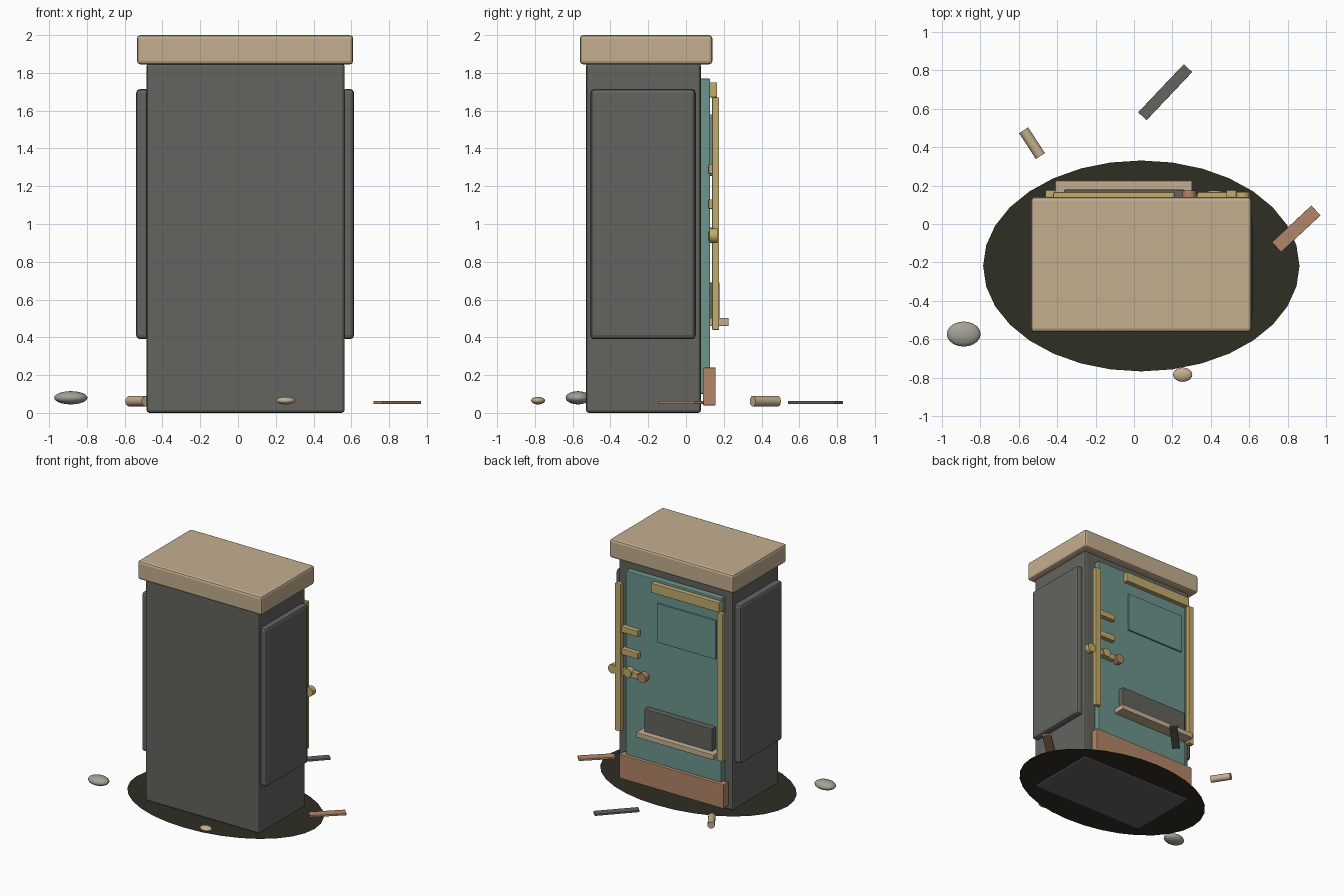
import bpy
from math import radians
from mathutils import Matrix

if "Cube" in bpy.data.objects:
    bpy.data.objects.remove(bpy.data.objects["Cube"], do_unlink=True)


def material(name, *rgb):
    linear = [((c / 255 + 0.055) / 1.055) ** 2.4 for c in rgb] + [1.0]
    m = bpy.data.materials.new(name)
    m.use_nodes = True
    m.diffuse_color = linear
    m.node_tree.nodes["Principled BSDF"].inputs["Base Color"].default_value = linear
    return m


grey = material("weathered grey", 99, 100, 94)
tan = material("sandy tan", 196, 175, 143)
teal = material("faded teal", 109, 149, 141)
brass = material("dull brass", 194, 172, 110)
copper = material("copper brown", 178, 134, 104)
stone = material("pale stone", 165, 161, 152)
soil = material("dark soil", 47, 46, 36)


def finish(name, mat, bevel=0, smooth=False):
    ob = bpy.context.object
    ob.name = ob.data.name = name
    ob.data.materials.append(mat)
    if bevel:
        mod = ob.modifiers.new("soft_edges", 'BEVEL')
        mod.width = bevel
        mod.segments = 2
    if smooth:
        bpy.ops.object.shade_smooth_by_angle(angle=radians(40))
    return ob


def box(name, mat, x, y, z, bevel=0.004):
    """Box given by its extents on each axis."""
    bpy.ops.mesh.primitive_cube_add(size=1)
    ob = finish(name, mat, bevel)
    size = Matrix.Diagonal([b - a for a, b in (x, y, z)] + [1])
    ob.data.transform(size)
    ob.location = [(a + b) / 2 for a, b in (x, y, z)]
    return ob


def rod(name, mat, centre, radius, length, turn=0):
    """Cylinder lying along y, turned about z."""
    bpy.ops.mesh.primitive_cylinder_add(vertices=16, radius=radius, depth=length, location=centre,
                                        rotation=(radians(90), 0, radians(turn)))
    return finish(name, mat, smooth=True)


def pebble(name, mat, centre, radii):
    bpy.ops.mesh.primitive_uv_sphere_add(segments=20, ring_count=12, radius=1, location=centre)
    ob = finish(name, mat, smooth=True)
    ob.data.transform(Matrix.Diagonal(radii + (1,)))


def plank(name, mat, centre, length, width, turn):
    ob = box(name, mat, (-length / 2, length / 2), (-width / 2, width / 2), (-0.008, 0.008), 0.002)
    ob.location = centre
    ob.rotation_euler.z = radians(turn)


# Ground patch
bpy.ops.mesh.primitive_circle_add(vertices=32, radius=1, fill_type='NGON', location=(0.038, -0.218, 0.005))
patch = finish("ground_patch", soil)
patch.data.transform(Matrix.Diagonal((0.822, 0.548, 1, 1)))

# Cabinet, cap and side panels
box("cabinet_body", grey, (-0.485, 0.565), (-0.53, 0.08), (0, 1.85), 0.016)
box("roof_cap", tan, (-0.535, 0.61), (-0.562, 0.14), (1.845, 2), 0.018)
for side, x in (("right", (-0.54, -0.47)), ("left", (0.55, 0.615))):
    box(side + "_side_panel", grey, x, (-0.505, 0.05), (0.39, 1.715), 0.022)

# Door with raised plate and kick plate
box("door", teal, (-0.415, 0.465), (0.07, 0.128), (0.1, 1.77), 0.006)
box("door_plate", teal, (-0.37, 0.17), (0.12, 0.14), (1.255, 1.58))
box("kick_plate", copper, (-0.455, 0.505), (0.09, 0.157), (0.04, 0.24))

# Trim strips
for side, x in (("right", -0.46), ("left", 0.48)):
    box(side + "_trim", brass, (x, x + 0.052), (0.138, 0.176), (0.44, 1.67))
box("top_trim", brass, (-0.42, 0.21), (0.12, 0.165), (1.67, 1.75))

# Hatch and shelf
box("hatch", grey, (-0.365, 0.262), (0.12, 0.178), (0.48, 0.69))
box("shelf", tan, (-0.41, 0.302), (0.12, 0.225), (0.46, 0.503))

# Latch bars and handle
for i, z in enumerate((0.91, 1.08, 1.265)):
    box("latch_bar_%d" % (i + 1), brass, (0.33, 0.485), (0.12, 0.165), (z, z + 0.05))
rod("handle_hub", brass, (0.42, 0.15, 0.945), 0.037, 0.05)
rod("handle_knob", copper, (0.287, 0.15, 0.938), 0.038, 0.05)
rod("side_knob", brass, (0.565, 0.146, 0.938), 0.038, 0.042)

# Scattered debris
pebble("large_pebble", stone, (-0.885, -0.572, 0.08), (0.088, 0.065, 0.035))
pebble("small_pebble", tan, (0.253, -0.783, 0.065), (0.05, 0.037, 0.02))
plank("copper_plank", copper, (0.843, -0.025, 0.055), 0.28, 0.07, 43)
plank("grey_plank", grey, (0.162, 0.685, 0.055), 0.345, 0.06, 46.5)
rod("pipe_stub", tan, (-0.53, 0.42, 0.062), 0.028, 0.16, 33)
